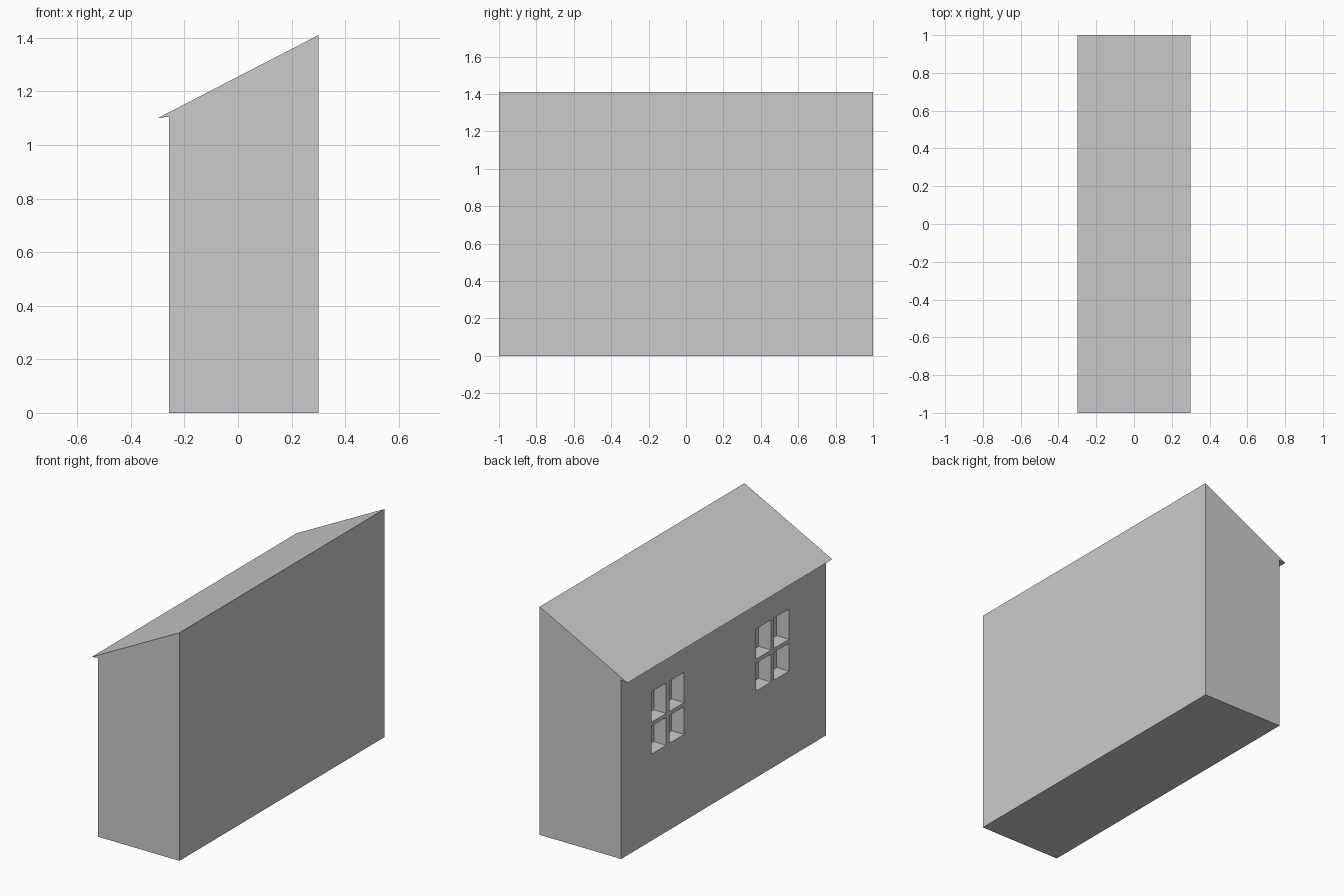
import bpy, bmesh

if "Cube" in bpy.data.objects:
    bpy.data.objects.remove(bpy.data.objects["Cube"])


def new_object(name, bm):
    bmesh.ops.recalc_face_normals(bm, faces=bm.faces)
    mesh = bpy.data.meshes.new(name)
    bm.to_mesh(mesh)
    bm.free()
    obj = bpy.data.objects.new(name, mesh)
    bpy.context.collection.objects.link(obj)
    return obj


def add_box(bm, lo, hi):
    verts = bmesh.ops.create_cube(bm, size=1)["verts"]
    for v in verts:
        for i in range(3):
            v.co[i] = lo[i] if v.co[i] < 0 else hi[i]


# House half: wall and sloping roof profile with a small eave, extruded along y
WALL_X = -0.257
profile = [(WALL_X, 0), (0.30, 0), (0.30, 1.41), (-0.30, 1.10), (WALL_X, 1.106)]
bm = bmesh.new()
face = bm.faces.new([bm.verts.new((x, -1, z)) for x, z in profile])
ext = bmesh.ops.extrude_face_region(bm, geom=[face])["geom"]
bmesh.ops.translate(bm, vec=(0, 2, 0),
                    verts=[g for g in ext if isinstance(g, bmesh.types.BMVert)])
house = new_object("house_half", bm)

# Window pane recesses: two windows of four panes split by thin bars
DEPTH, HALF_W, BAR = 0.085, 0.16, 0.015
bm = bmesh.new()
for yc in (0.545, -0.479):
    for y0, y1 in ((yc - HALF_W, yc - BAR), (yc + BAR, yc + HALF_W)):
        for z0, z1 in ((0.535, 0.707), (0.732, 0.919)):
            add_box(bm, (WALL_X - 0.1, y0, z0), (WALL_X + DEPTH, y1, z1))
cutter = new_object("window_cutter", bm)
cutter.hide_render = True
cutter.display_type = 'WIRE'

cut = house.modifiers.new("windows", 'BOOLEAN')
cut.operation = 'DIFFERENCE'
cut.solver = 'EXACT'
cut.object = cutter
